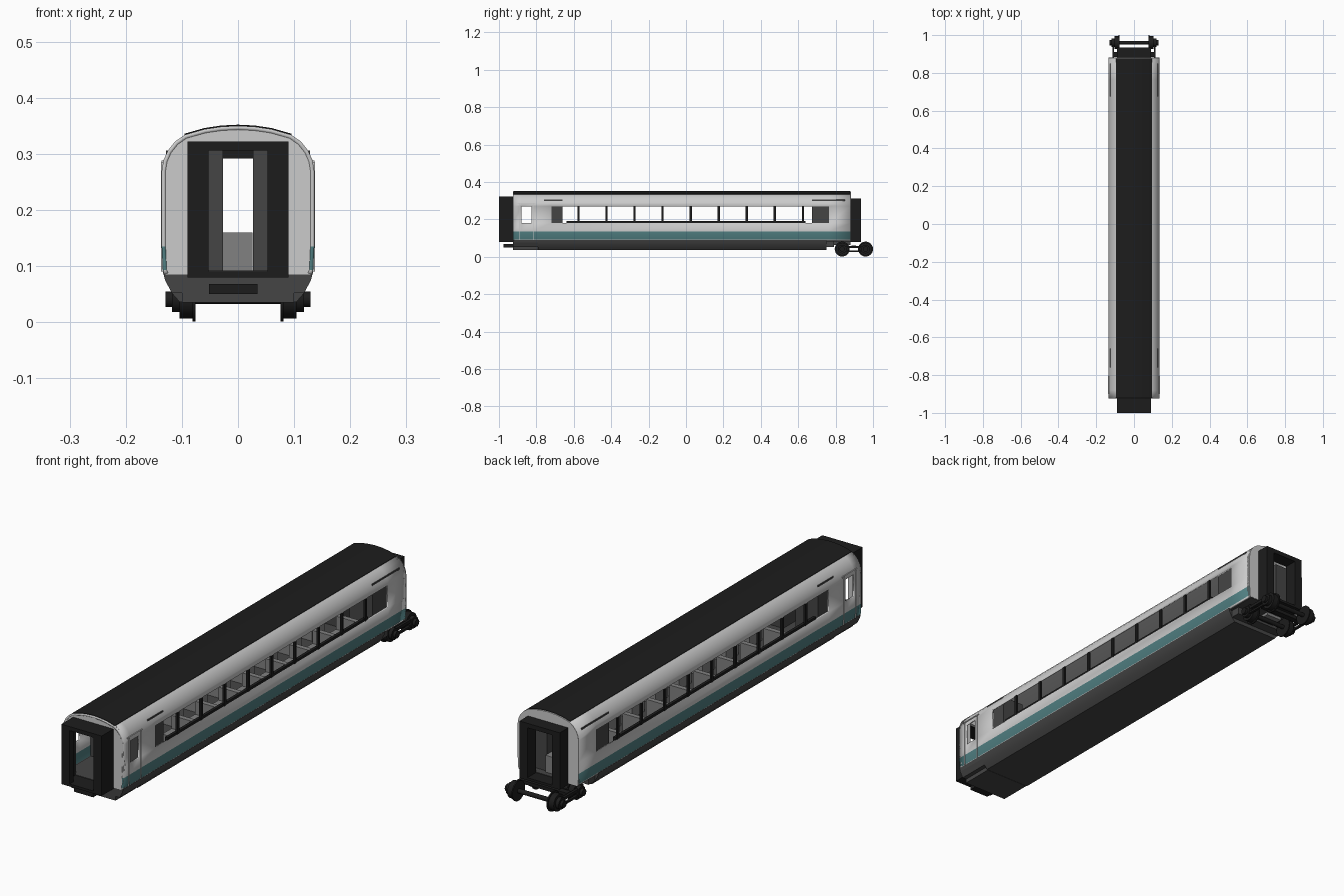
import bpy, bmesh, math

if "Cube" in bpy.data.objects:
    bpy.data.objects.remove(bpy.data.objects["Cube"])

def material(name, c):
    m = bpy.data.materials.new(name)
    m.diffuse_color = (*c, 1)
    m.use_nodes = True
    m.node_tree.nodes["Principled BSDF"].inputs["Base Color"].default_value = m.diffuse_color
    return m

GREY = material("pale_grey", (0.66, 0.66, 0.66))
TEAL = material("teal", (0.08, 0.21, 0.22))
BLACK = material("black", (0.012, 0.012, 0.012))
DARK = material("dark_grey", (0.06, 0.06, 0.06))
MID = material("mid_grey", (0.22, 0.22, 0.22))

def finish(name, bm, mats, smooth=False):
    bmesh.ops.recalc_face_normals(bm, faces=bm.faces)
    me = bpy.data.meshes.new(name)
    bm.to_mesh(me)
    bm.free()
    ob = bpy.data.objects.new(name, me)
    bpy.context.collection.objects.link(ob)
    for m in mats:
        me.materials.append(m)
    if smooth:
        bpy.ops.object.select_all(action='DESELECT')
        ob.select_set(True)
        bpy.context.view_layer.objects.active = ob
        bpy.ops.object.shade_smooth_by_angle(angle=math.radians(35))
    return ob

def boxes(name, mat, spans):
    """One object from (x0, x1, y0, y1, z0, z1) spans."""
    bm = bmesh.new()
    for x0, x1, y0, y1, z0, z1 in spans:
        vs = bmesh.ops.create_cube(bm, size=1)['verts']
        for v in vs:
            v.co.x = x1 if v.co.x > 0 else x0
            v.co.y = y1 if v.co.y > 0 else y0
            v.co.z = z1 if v.co.z > 0 else z0
    return finish(name, bm, [mat])

def both(*spans):
    return [s for x0, x1, *r in spans for s in ((x0, x1, *r), (-x1, -x0, *r))]

def prism(name, mat, pts, y0, y1, smooth=False):
    """Extrude an x-z outline along y."""
    bm = bmesh.new()
    f = bm.faces.new([bm.verts.new((x, y0, z)) for x, z in pts])
    g = bmesh.ops.extrude_face_region(bm, geom=[f])['geom']
    for v in g:
        if isinstance(v, bmesh.types.BMVert):
            v.co.y = y1
    return finish(name, bm, [mat], smooth)

def cylinders(name, mat, items, sides=24):
    """Cylinders along x from (x0, x1, y, z, radius)."""
    bm = bmesh.new()
    for x0, x1, y, z, r in items:
        vs = bmesh.ops.create_cone(bm, cap_ends=True, segments=sides,
                                   radius1=r, radius2=r, depth=x1 - x0)['verts']
        for v in vs:
            a, b, c = v.co
            v.co = ((x0 + x1) / 2 + c, y + a, z + b)
    return finish(name, bm, [mat], True)

Y0, Y1 = -0.925, 0.88
half = [(0.131, 0.085), (0.134, 0.092), (0.136, 0.135), (0.136, 0.18), (0.136, 0.27),
        (0.133, 0.288), (0.125, 0.306), (0.112, 0.322), (0.095, 0.334), (0.06, 0.344),
        (0.03, 0.3485), (0, 0.35)]
outline = half + [(-x, z) for x, z in half[-2::-1]]

# Body shell: grid of panels with window openings left out
ys = [Y0, -0.88, -0.825, -0.72, 0.765, Y1]
bm = bmesh.new()
grid = [[bm.verts.new((x, y, z)) for x, z in outline] for y in ys]
last = len(outline) - 2
for j in range(len(ys) - 1):
    for i in range(last + 1):
        row = min(i, last - i)
        if row == 3 and j in (1, 3):
            continue
        f = bm.faces.new((grid[j][i], grid[j + 1][i], grid[j + 1][i + 1], grid[j][i + 1]))
        f.material_index = 1 if row == 1 else 0
shell = finish("body_shell", bm, [GREY, TEAL], True)
thick = shell.modifiers.new("thickness", 'SOLIDIFY')
thick.thickness, thick.offset = 0.007, -1

# End walls with gangway openings
for name, y0, y1, w in (("front_end_wall", Y0, Y0 + 0.012, 0.086),
                        ("rear_end_wall", Y1 - 0.012, Y1 + 0.001, 0.07)):
    prism(name, GREY, outline + [(-w, 0.085), (-w, 0.308), (w, 0.308), (w, 0.085)], y0, y1)

# Dark roof covering
top = [(x, z) for x, z in outline if z > 0.33]
prism("roof_cover", BLACK, [(x, z + 0.002) for x, z in top] +
      [(x, z - 0.002) for x, z in reversed(top)], Y0 + 0.003, Y1 - 0.004, True)

# Window pillars, sills and end bulkheads behind glass
pillars = [(0.128, 0.136, -0.575 + 0.15 * k - 0.006, -0.575 + 0.15 * k + 0.006, 0.18, 0.27)
           for k in range(9)]
boxes("window_pillars", BLACK, both(*pillars))
boxes("window_sills", BLACK, both((0.122, 0.134, -0.64, 0.64, 0.174, 0.19)))

# Door trim around the front doors
boxes("door_trim", GREY, both(
    (0.134, 0.1375, -0.893, -0.889, 0.09, 0.285), (0.134, 0.1375, -0.816, -0.812, 0.09, 0.285),
    (0.131, 0.1365, -0.9, -0.805, 0.284, 0.288)))

# Interior: floor, bulkheads, cabinet, seats
boxes("floor", DARK, [(-0.128, 0.128, Y0, Y1, 0.082, 0.092)])
boxes("bulkheads", DARK, both((0.027, 0.128, -0.76, -0.66, 0.09, 0.306),
                              (0.027, 0.128, 0.675, 0.85, 0.09, 0.306)))
boxes("rear_cabinet", MID, [(-0.045, 0.026, 0.82, 0.86, 0.05, 0.16)])
seats = []
for k in range(8):
    y = -0.53 + 0.15 * k
    seats += [(0.032, 0.12, y, y + 0.06, 0.09, 0.135), (0.032, 0.12, y + 0.06, y + 0.08, 0.09, 0.188)]
boxes("seats", MID, both(*seats))

# Gangways at both ends
boxes("front_gangway", BLACK, both((0.053, 0.09, -1.0, -0.975, 0.083, 0.306),
                                   (0.08, 0.09, -0.976, Y0, 0.083, 0.306)) +
      [(-0.09, 0.09, -1.0, Y0, 0.306, 0.322), (-0.09, 0.09, -1.0, Y0, 0.08, 0.09)])
boxes("rear_gangway", BLACK, both((0.055, 0.09, Y1, 0.935, 0.083, 0.296)) +
      [(-0.09, 0.09, Y1, 0.935, 0.292, 0.31), (-0.09, 0.09, Y1, 0.935, 0.08, 0.09)])

# Underframe skirt with cut-back ends
right = [(0.134, 0.09), (0.13, 0.075), (0.118, 0.052), (0.104, 0.036)]
skirt = right + [(-x, z) for x, z in reversed(right)]
prism("underframe", DARK, skirt, -0.79, 0.75, True)
prism("front_step_skirt", DARK, [(x, max(z, 0.052)) for x, z in skirt[:3] + skirt[-3:]], Y0, -0.79)
boxes("front_underframe", DARK, [(-0.1, 0.1, Y0, -0.79, 0.035, 0.06)])
boxes("rear_underframe", DARK, [(-0.118, 0.118, 0.75, 0.79, 0.052, 0.085),
                                (-0.06, 0.06, 0.79, Y1, 0.062, 0.085)])
boxes("front_coupler", BLACK, [(-0.052, 0.035, -0.975, Y0, 0.05, 0.068)])

# Bogie: wheels, axles, boxes and frame
parts = []
for y in (0.835, 0.96):
    parts.append((-0.08, 0.08, y, 0.041, 0.009))
    for a, b, r in ((0.076, 0.081, 0.04), (0.081, 0.104, 0.034), (0.104, 0.118, 0.023),
                    (0.118, 0.129, 0.014)):
        parts += [(a, b, y, 0.041, r), (-b, -a, y, 0.041, r)]
cylinders("wheelsets", BLACK, parts)
boxes("bogie_frame", BLACK, both((0.105, 0.115, 0.83, 0.965, 0.046, 0.058),
                                 (0.105, 0.115, 0.83, 0.965, 0.026, 0.034)) +
      [(-0.105, 0.105, 0.885, 0.91, 0.046, 0.06)])
